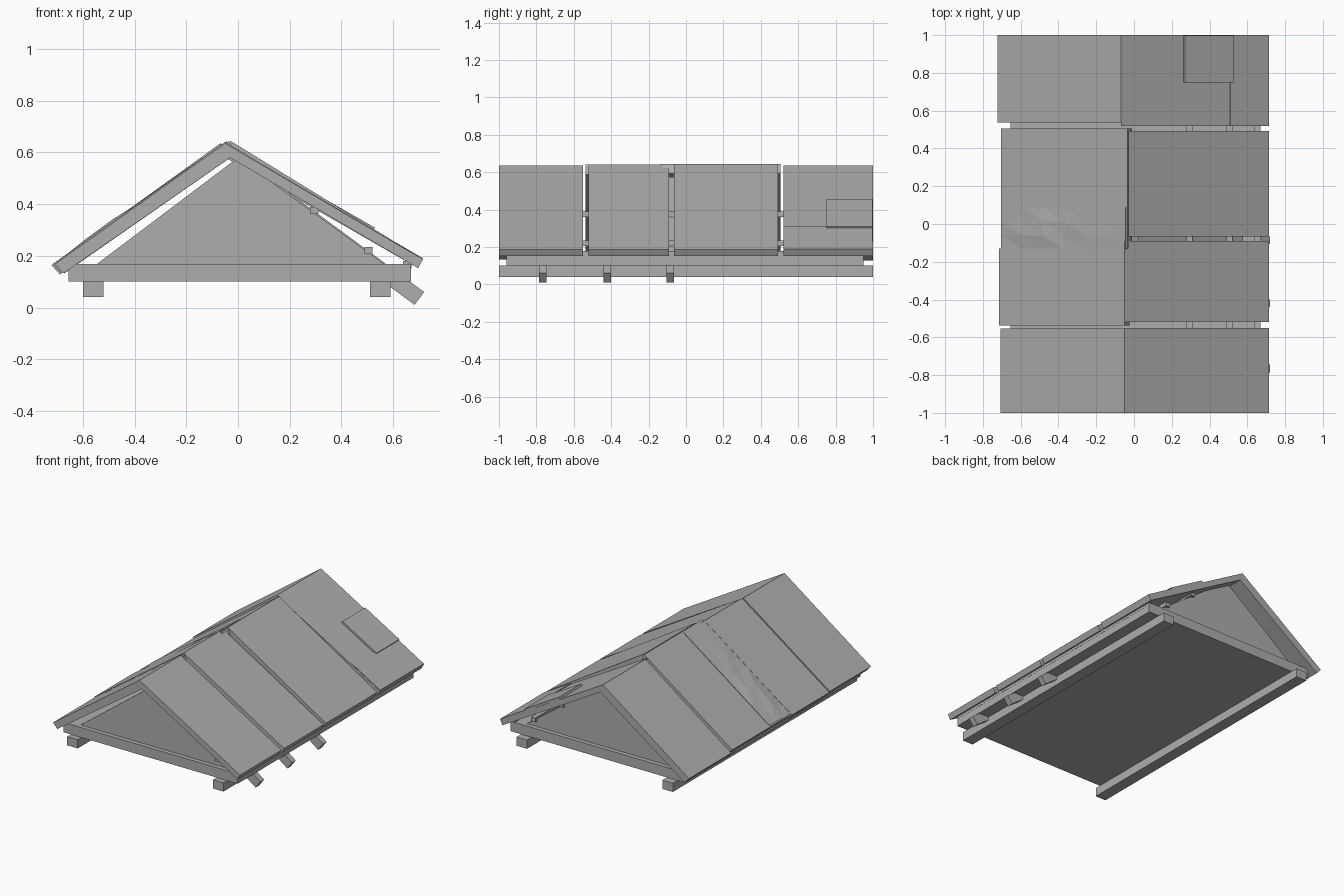
import bpy, bmesh, random
from mathutils import Vector

if "Cube" in bpy.data.objects:
    bpy.data.objects.remove(bpy.data.objects["Cube"])

random.seed(4)
grey = bpy.data.materials.new("weathered_grey")
grey.diffuse_color = (0.42, 0.42, 0.42, 1)
grey.use_nodes = True
grey.node_tree.nodes["Principled BSDF"].inputs["Base Color"].default_value = grey.diffuse_color


def finish(name, bm):
    bmesh.ops.recalc_face_normals(bm, faces=bm.faces)
    mesh = bpy.data.meshes.new(name)
    bm.to_mesh(mesh)
    bm.free()
    mesh.materials.append(grey)
    ob = bpy.data.objects.new(name, mesh)
    bpy.context.collection.objects.link(ob)
    return ob


def prism(name, profile, y0, y1):
    """Extrude an x-z profile along y."""
    bm = bmesh.new()
    face = bm.faces.new([bm.verts.new((x, y0, z)) for x, z in profile])
    moved = bmesh.ops.extrude_face_region(bm, geom=[face])["geom"]
    bmesh.ops.translate(bm, vec=(0, y1 - y0, 0),
                        verts=[v for v in moved if isinstance(v, bmesh.types.BMVert)])
    return finish(name, bm)


def bar(name, x0, x1, z0, z1, y0, y1):
    return prism(name, [(x0, z0), (x1, z0), (x1, z1), (x0, z1)], y0, y1)


def plank(name, a, b, thick, y0, y1):
    """Sloping board whose top runs from a to b."""
    a, b = Vector(a), Vector(b)
    d = (b - a).normalized()
    n = Vector((-d.y, d.x)) * thick
    if n.y > 0:
        n = -n
    return prism(name, [a, b, b + n, a + n], y0, y1)


# Long bearers and the ceiling slab above them
bar("left_bearer", -0.60, -0.52, 0.04, 0.10, -1, 1)
bar("right_bearer", 0.51, 0.59, 0.04, 0.10, -1, 1)
bar("ceiling_slab", -0.655, 0.67, 0.10, 0.168, -0.96, 0.95)

# Recessed gable walls at both ends
for name, y0 in (("front_gable", -0.93), ("back_gable", 0.89)):
    prism(name, [(-0.55, 0.165), (0.57, 0.165), (0.0, 0.58)], y0, y0 + 0.03)

# Exposed rafters on the right slope
for y in (-0.765, -0.42, -0.085):
    plank("rafter", (0.02, 0.575), (0.72, 0.06), 0.062, y - 0.02, y + 0.02)

# Purlins under the right roof panels
for x, z in ((0.295, 0.375), (0.505, 0.22), (0.655, 0.165)):
    bar("purlin", x - 0.016, x + 0.016, z - 0.014, z + 0.014, -0.95, 0.94)


# Roof panels: y start, y end, ridge x, ridge z
def left_panel(y0, y1, rx, rz, eave=-0.715, drop=0.0):
    prism("left_roof_panel", [(rx, rz), (eave, 0.168 - drop), (eave + 0.033, 0.132 - drop),
                              (rx + 0.025, rz - 0.052)], y0, y1)


def right_panel(y0, y1, rx, rz):
    prism("right_roof_panel", [(rx, rz), (0.715, 0.187), (0.697, 0.152),
                               (rx + 0.01, rz - 0.05)], y0, y1)


left_panel(-1, -0.552, -0.05, 0.635, -0.708)
left_panel(-0.538, -0.13, -0.05, 0.64, -0.715)
left_panel(-0.13, 0.505, -0.035, 0.645, -0.705)
left_panel(0.538, 1, -0.068, 0.635, -0.722, 0.004)
right_panel(-1, -0.55, -0.05, 0.635)
right_panel(-0.52, -0.09, -0.05, 0.64)
right_panel(-0.065, 0.492, -0.03, 0.645)
right_panel(0.52, 1, -0.068, 0.635)

# Loose lower strip and raised hatch on the rear right panel
slope = (0.187 - 0.635) / (0.715 + 0.068)


def on_slope(x, lift):
    return (x, 0.635 + slope * (x + 0.068) + lift)


plank("lower_strip", on_slope(0.51, 0.006), on_slope(0.716, 0.004), 0.03, 0.522, 0.998)
plank("roof_hatch", on_slope(0.27, 0.016), on_slope(0.53, 0.016), 0.03, 0.75, 0.998)

# Crumpled sheet patching the middle of the left slope
bm = bmesh.new()
cols, rows = 7, 4
grid = []
for i in range(cols):
    t = i / (cols - 1)
    for j in range(rows):
        edge = i in (0, cols - 1) or j in (0, rows - 1)
        bump = 0.001 if edge else random.uniform(0.0, 0.014)
        y = -0.135 + 0.225 * j / (rows - 1)
        grid.append(bm.verts.new((-0.045 - 0.655 * t, y, 0.641 - 0.466 * t + bump)))
for i in range(cols - 1):
    for j in range(rows - 1):
        a, b, c, d = (grid[i * rows + j], grid[i * rows + j + 1],
                      grid[(i + 1) * rows + j + 1], grid[(i + 1) * rows + j])
        bm.faces.new((a, b, c))
        bm.faces.new((a, c, d))
sheet = finish("crumpled_sheet", bm)
solid = sheet.modifiers.new("thickness", "SOLIDIFY")
solid.thickness = 0.012
solid.offset = -1
